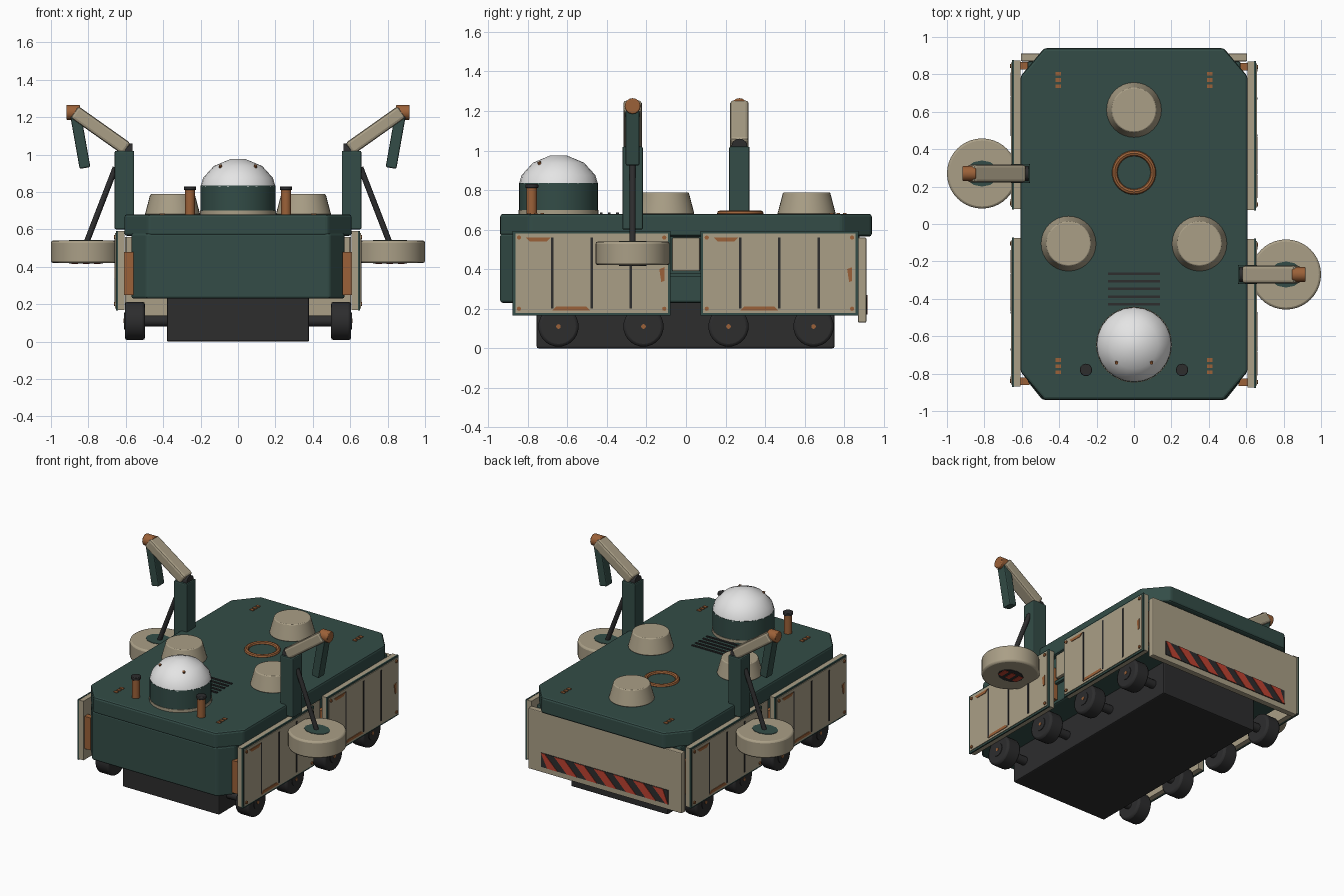
import bpy, bmesh, math
from mathutils import Vector

if "Cube" in bpy.data.objects:
    bpy.data.objects.remove(bpy.data.objects["Cube"], do_unlink=True)


def material(name, r, g, b):
    m = bpy.data.materials.new(name)
    m.use_nodes = True
    m.diffuse_color = (r, g, b, 1)
    bsdf = next(n for n in m.node_tree.nodes if n.type == 'BSDF_PRINCIPLED')
    bsdf.inputs["Base Color"].default_value = (r, g, b, 1)
    return m


GREEN = material("dark green", 0.033, 0.073, 0.063)
BEIGE = material("beige", 0.40, 0.345, 0.24)
WHITE = material("white", 0.78, 0.78, 0.78)
RUST = material("rust", 0.33, 0.12, 0.04)
DARK = material("charcoal", 0.026, 0.026, 0.027)
RED = material("red", 0.52, 0.055, 0.03)
round_parts = []


def finish(name, bm, mat, bevel=0, smooth=False):
    bmesh.ops.recalc_face_normals(bm, faces=bm.faces)
    mesh = bpy.data.meshes.new(name)
    bm.to_mesh(mesh)
    bm.free()
    mesh.materials.append(mat)
    ob = bpy.data.objects.new(name, mesh)
    bpy.context.scene.collection.objects.link(ob)
    if bevel:
        mod = ob.modifiers.new("bevel", 'BEVEL')
        mod.width, mod.segments = bevel, 2
        mod.limit_method, mod.angle_limit = 'ANGLE', math.radians(35)
    if smooth:
        round_parts.append(ob)
    return ob


def prism(name, pts, plane, w0, w1, mat, bevel=0):
    """Extrude a 2D outline in plane 'xy', 'yz' or 'xz' from w0 to w1."""
    place = {'xy': lambda u, v, w: (u, v, w),
             'yz': lambda u, v, w: (w, u, v),
             'xz': lambda u, v, w: (u, w, v)}[plane]
    bm = bmesh.new()
    low = [bm.verts.new(place(u, v, w0)) for u, v in pts]
    high = [bm.verts.new(place(u, v, w1)) for u, v in pts]
    bm.faces.new(low)
    bm.faces.new(high)
    for i in range(len(pts)):
        j = (i + 1) % len(pts)
        bm.faces.new((low[i], low[j], high[j], high[i]))
    return finish(name, bm, mat, bevel)


def box(name, x, y, z, mat, bevel=0):
    pts = [(x[0], y[0]), (x[1], y[0]), (x[1], y[1]), (x[0], y[1])]
    return prism(name, pts, 'xy', z[0], z[1], mat, bevel)


def rod(name, a, b, r, mat, r2=None, seg=24, bevel=0, square=None):
    """Cylinder, cone or (square = y and side widths) bar from a to b."""
    a, b = Vector(a), Vector(b)
    d = b - a
    bm = bmesh.new()
    if square:
        bmesh.ops.create_cube(bm, size=1)
        bmesh.ops.scale(bm, vec=(square[1], square[0], d.length), verts=bm.verts)
        angle = math.atan2(d.x, d.z)
        for v in bm.verts:
            x, z = v.co.x, v.co.z
            v.co.x = x * math.cos(angle) + z * math.sin(angle)
            v.co.z = z * math.cos(angle) - x * math.sin(angle)
    else:
        bmesh.ops.create_cone(bm, cap_ends=True, segments=seg, radius1=r,
                              radius2=r if r2 is None else r2, depth=d.length)
        q = Vector((0, 0, 1)).rotation_difference(d)
        for v in bm.verts:
            v.co = q @ v.co
    bmesh.ops.translate(bm, vec=(a + b) / 2, verts=bm.verts)
    return finish(name, bm, mat, bevel, not square)


def lathe(name, center, profile, mat, seg=24):
    bm = bmesh.new()
    rings = []
    for r, z in profile:
        rings.append([bm.verts.new((center[0] + r * math.cos(2 * math.pi * i / seg),
                                    center[1] + r * math.sin(2 * math.pi * i / seg), z))
                      for i in range(seg)])
    for p, q in zip(rings, rings[1:]):
        for i in range(seg):
            j = (i + 1) % seg
            bm.faces.new((p[i], p[j], q[j], q[i]))
    bm.faces.new(rings[0])
    bm.faces.new(rings[-1])
    return finish(name, bm, mat, smooth=True)


# Hull, deck and undercarriage
prism("hull", [(-.49, -.94), (.49, -.94), (.57, -.84), (.57, .87), (-.57, .87), (-.57, -.84)],
      'xy', .23, .58, GREEN, .012)
prism("deck", [(-.48, -.94), (.48, -.94), (.607, -.79), (.607, .79),
               (.48, .94), (-.48, .94), (-.607, .79), (-.607, -.79)],
      'xy', .565, .68, GREEN, .014)
box("undercarriage", (-.38, .38), (-.755, .75), (0, .24), DARK, .008)

# Rear plate with hazard stripes
box("rear_plate", (-.605, .605), (.87, .912), (.13, .56), BEIGE, .006)
box("hazard_plate", (-.5, .5), (.91, .916), (.17, .27), DARK)
for i in range(7):
    u = -.56 + i * .155
    clamp = lambda v: max(-.499, min(.499, v))
    prism("hazard_stripe", [(clamp(u), .171), (clamp(u + .08), .171),
                            (clamp(u + .18), .269), (clamp(u + .1), .269)],
          'xz', .914, .919, RED)

# Sensor turret on the deck
turret = (0, -.645)
lathe("turret_base_ring", turret, [(.203, .68), (.203, .70)], BEIGE, 32)
lathe("turret_drum", turret, [(.2, .695), (.2, .835)], GREEN, 32)
lathe("turret_dome", turret, [(.2, .83), (.187, .875), (.13, .938), (.04, .976)], WHITE, 24)
for s in (-1, 1):
    rod("dome_rivet", (s * .092, -.738, .93), (s * .094, -.744, .943), .009, RUST, seg=8)
    rod("front_post", (s * .257, -.78, .68), (s * .257, -.78, .815), .027, RUST)
    rod("front_post_cap", (s * .257, -.78, .81), (s * .257, -.78, .83), .033, DARK, bevel=.004)

# Deck hatches, ring, grille and worn marks
for x, y in ((0, .61), (-.35, -.105), (.35, -.105)):
    rod("deck_hatch", (x, y, .678), (x, y, .788), .148, BEIGE, r2=.119, seg=32, bevel=.005)
bpy.ops.mesh.primitive_torus_add(location=(0, .275, .682), major_radius=.103, minor_radius=.015,
                                 major_segments=32, minor_segments=8)
ring = bpy.context.object
ring.name = "deck_ring"
ring.data.materials.append(RUST)
round_parts.append(ring)
for i in range(5):
    y = -.265 - i * .041
    box("grille_slat", (-.138, .138), (y - .007, y + .007), (.678, .686), DARK)
for x in (-.405, .405):
    for y in (-.76, .77):
        for k in (-1, 0, 1):
            box("deck_mark", (x - .014, x + .014), (y + k * .033 - .01, y + k * .033 + .01),
                (.678, .685), RUST)

# One flank is built here; it is turned half a circle for the other
before = set(bpy.context.scene.objects)

for y in (-.645, -.215, .215, .645):
    rod("wheel", (.497, y, .11), (.605, y, .11), .102, DARK, seg=28, bevel=.014)
    rod("wheel_hub", (.6, y, .11), (.609, y, .11), .045, DARK, seg=16)
    rod("wheel_bolt", (.605, y, .11), (.612, y, .11), .012, RUST, seg=8)
    rod("axle", (.36, y, .11), (.5, y, .11), .03, DARK, seg=12)

# Flank armour panels with grooves, bolts and rust
for y0, y1 in ((-.875, -.08), (.075, .87)):
    box("panel_slab", (.607, .645), (y0, y1), (.17, .59), BEIGE)
    box("panel_frame", (.642, .652), (y0 - .002, y1 + .002), (.165, .592), GREEN)
    box("panel_face", (.65, .657), (y0 + .012, y1 - .012), (.178, .58), BEIGE)
    for k in (.25, .5, .75):
        y = y0 + (y1 - y0) * k
        box("panel_groove", (.654, .66), (y - .006, y + .006), (.2, .56), DARK)
    for y in (y0 + .03, y1 - .03):
        box("panel_bracket", (.56, .61), (y - .02, y + .02), (.25, .48), RUST)
        for z in (.2, .56):
            rod("panel_bolt", (.654, y, z), (.664, y, z), .011, RUST, seg=8)
    prism("rust_streak", [(y0 + .065, .56), (y0 + .19, .56), (y0 + .17, .54), (y0 + .085, .54)],
          'yz', .655, .661, RUST)
    prism("rust_streak", [(y0 + .2, .192), (y0 + .39, .192), (y0 + .37, .212), (y0 + .22, .212)],
          'yz', .655, .661, RUST)
    prism("rust_streak", [(y1 - .055, .4), (y1 - .03, .41), (y1 - .03, .34), (y1 - .045, .335)],
          'yz', .655, .661, RUST)
box("flank_box", (.56, .6), (-.07, .07), (.39, .56), BEIGE, .006)
box("flank_rib", (.56, .59), (-.12, .12), (.36, .38), GREEN)

# Folding arm with outrigger float
y = -.27
box("arm_column", (.555, .66), (y - .052, y + .052), (.6, 1.02), GREEN, .008)
rod("shoulder_pin", (.565, y, 1.02), (.615, y, 1.02), .04, DARK, seg=16)
rod("upper_arm", (.595, y, 1.03), (.875, y, 1.228), 0, BEIGE, square=(.094, .075), bevel=.015)
rod("elbow", (.845, y, 1.225), (.918, y, 1.225), .04, RUST, seg=16, bevel=.006)
rod("forearm", (.868, y, 1.21), (.818, y, .928), 0, GREEN, square=(.07, .058), bevel=.008)
rod("strut", (.655, y, .93), (.81, y, .53), .0155, DARK, seg=12)
rod("float_disc", (.8125, y, .42), (.8125, y, .54), .1875, BEIGE, seg=40, bevel=.012)
patch = [(.8125 + .09 * math.cos(t * math.pi / 6), y + .07 * math.sin(t * math.pi / 6))
         for t in range(12)]
prism("float_top_patch", patch, 'xy', .538, .543, GREEN)
prism("float_under_patch", patch, 'xy', .417, .422, DARK)
for k in (-.06, 0, .06):
    box("float_under_stripe", (.795 + k, .83 + k), (y - .035, y + .035), (.415, .419), RED)

for ob in set(bpy.context.scene.objects) - before:
    twin = ob.copy()
    twin.rotation_euler.z = math.pi
    bpy.context.scene.collection.objects.link(twin)

# Smooth the round parts, keeping hard edges sharp
bpy.ops.object.select_all(action='DESELECT')
for ob in round_parts:
    ob.select_set(True)
bpy.context.view_layer.objects.active = round_parts[0]
bpy.ops.object.shade_smooth_by_angle(angle=math.radians(35))
